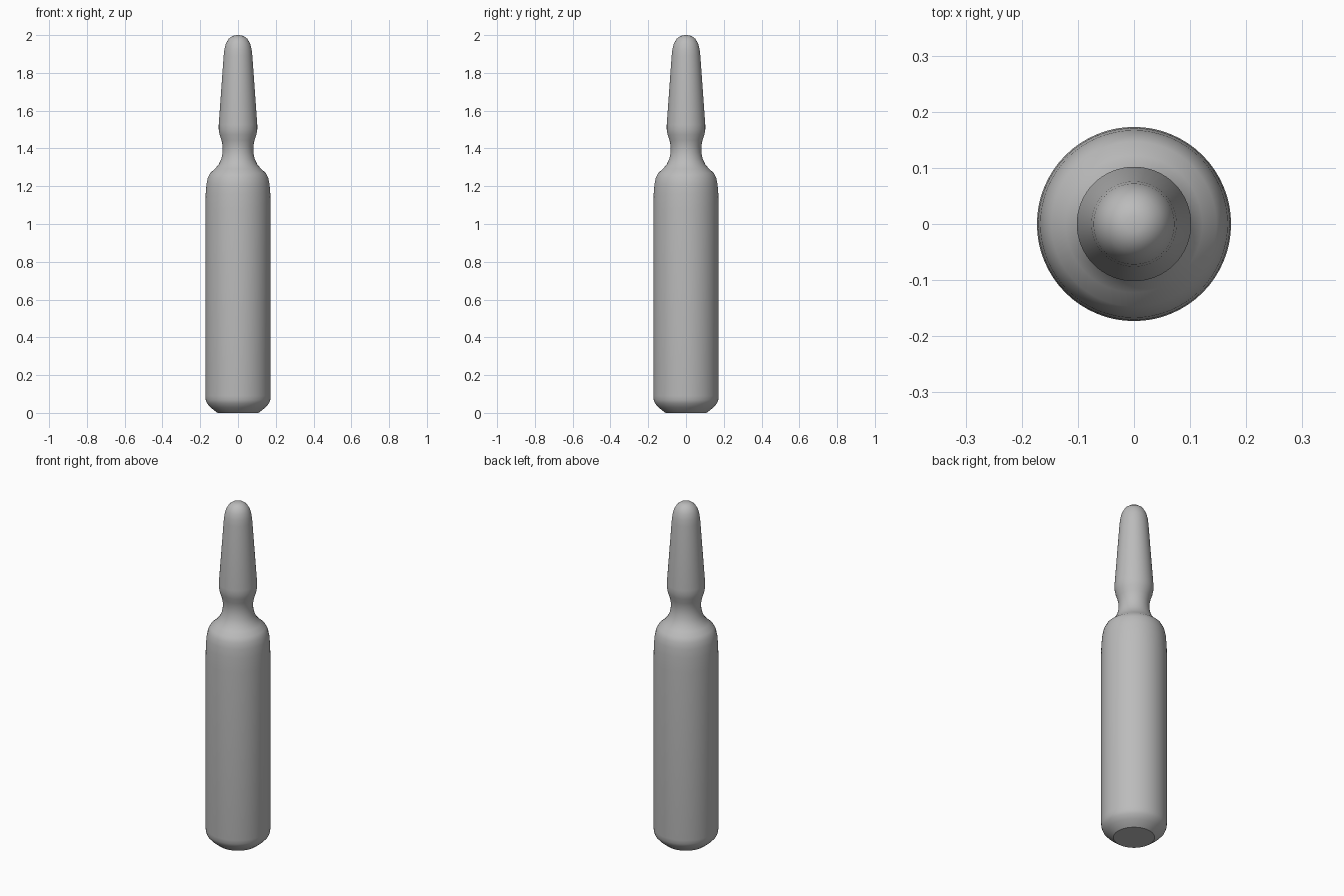
import bpy
import bmesh
import math

cube = bpy.data.objects.get("Cube")
if cube:
    bpy.data.objects.remove(cube, do_unlink=True)

# One plain grey glass colour
grey = bpy.data.materials.new("grey_glass")
grey.use_nodes = True
colour = (0.5, 0.5, 0.5, 1)
grey.diffuse_color = colour
grey.node_tree.nodes["Principled BSDF"].inputs["Base Color"].default_value = colour

# Half outline (radius, height): base, body, shoulder, neck, tip
profile = [
    (0, 0), (0.108, 0), (0.122, 0.01), (0.145, 0.029), (0.164, 0.05), (0.171, 0.068),
    (0.173, 0.09), (0.173, 1.08), (0.171, 1.16), (0.167, 1.21), (0.16, 1.245),
    (0.147, 1.27), (0.122, 1.292), (0.102, 1.316), (0.088, 1.345), (0.081, 1.38),
    (0.081, 1.412), (0.087, 1.443), (0.097, 1.473), (0.102, 1.5), (0.102, 1.525),
    (0.076, 1.89), (0.072, 1.925), (0.064, 1.955), (0.05, 1.98), (0.03, 1.995),
    (0.015, 1.999), (0, 2),
]


def lathe(name, points, material, segments=64):
    bm = bmesh.new()
    verts = [bm.verts.new((r, 0, z)) for r, z in points]
    edges = [bm.edges.new(pair) for pair in zip(verts, verts[1:])]
    bmesh.ops.spin(bm, geom=verts + edges, axis=(0, 0, 1), cent=(0, 0, 0),
                   angle=math.tau, steps=segments, use_merge=True)
    bmesh.ops.remove_doubles(bm, verts=bm.verts, dist=0.0001)
    bmesh.ops.recalc_face_normals(bm, faces=bm.faces)
    mesh = bpy.data.meshes.new(name)
    bm.to_mesh(mesh)
    bm.free()
    mesh.materials.append(material)
    obj = bpy.data.objects.new(name, mesh)
    bpy.context.collection.objects.link(obj)
    return obj


# Sealed ampoule
ampoule = lathe("ampoule", profile, grey)
bpy.ops.object.select_all(action="DESELECT")
ampoule.select_set(True)
bpy.context.view_layer.objects.active = ampoule
bpy.ops.object.shade_smooth_by_angle(angle=math.radians(35))
